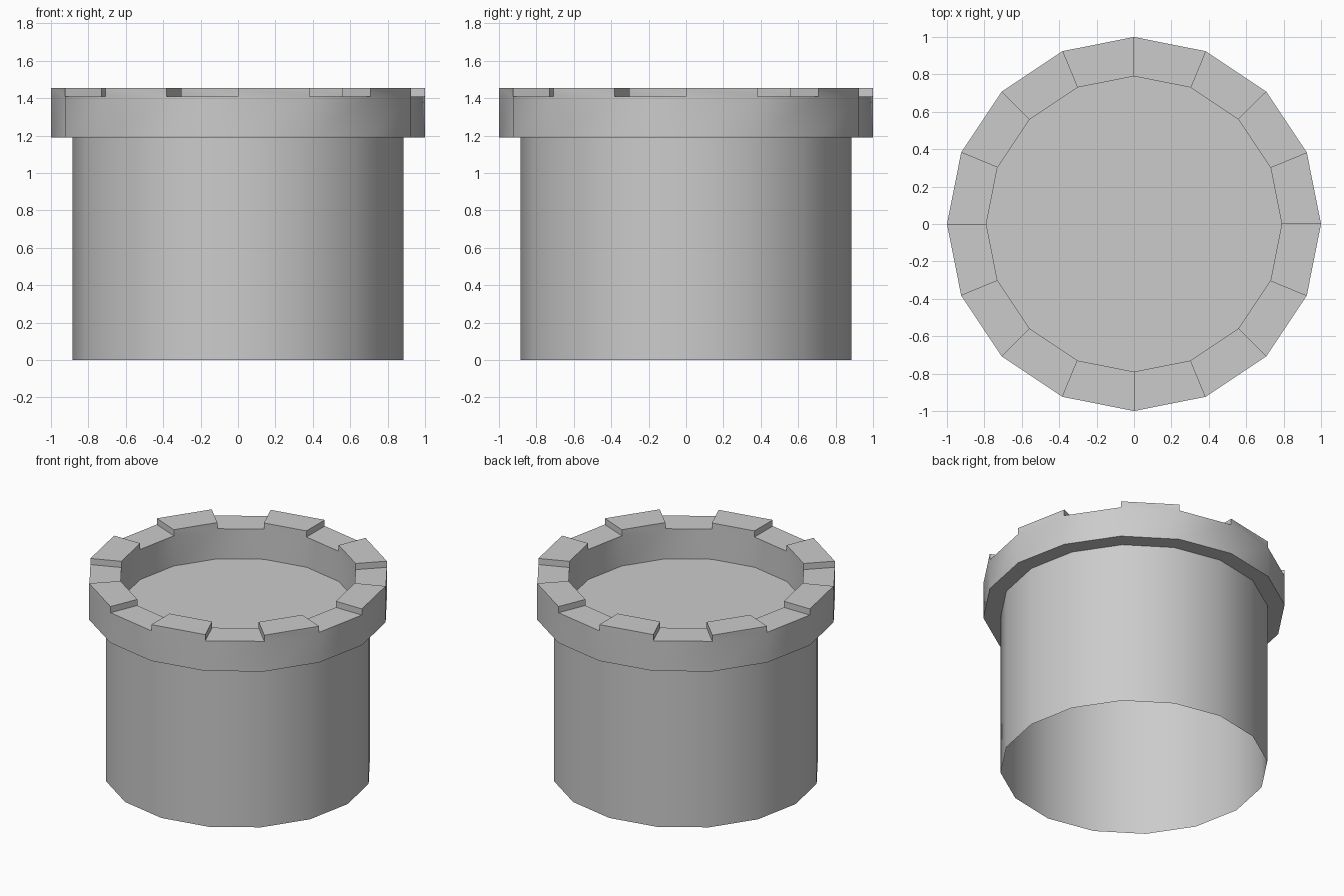
import bpy, bmesh
from math import cos, sin, tau

if "Cube" in bpy.data.objects:
    bpy.data.objects.remove(bpy.data.objects["Cube"])

SIDES = 16
FLOOR_Z, NOTCH_Z, TOP_Z = 1.19, 1.41, 1.455
BARREL_R, INNER_R, OUTER_R = 0.885, 0.79, 1.0


def loop(bm, r, z):
    return [bm.verts.new((r * cos(tau * i / SIDES), r * sin(tau * i / SIDES), z))
            for i in range(SIDES)]


def bridge(bm, a, b):
    return [bm.faces.new((a[i], a[(i + 1) % SIDES], b[(i + 1) % SIDES], b[i]))
            for i in range(SIDES)]


def finish(bm, name):
    mesh = bpy.data.meshes.new(name)
    bm.to_mesh(mesh)
    bm.free()
    obj = bpy.data.objects.new(name, mesh)
    bpy.context.collection.objects.link(obj)
    bpy.ops.object.select_all(action='DESELECT')
    obj.select_set(True)
    bpy.context.view_layer.objects.active = obj
    bpy.ops.object.shade_smooth_by_angle()


# Barrel: thin tube, open underneath
bm = bmesh.new()
bridge(bm, loop(bm, BARREL_R, 0), loop(bm, BARREL_R, FLOOR_Z))
finish(bm, "barrel")

# Recessed floor inside the collar
bm = bmesh.new()
bm.faces.new(loop(bm, INNER_R, FLOOR_Z))
finish(bm, "recessed_floor")

# Collar: square-section ring, every other top segment raised
bm = bmesh.new()
section = [loop(bm, r, z) for r, z in ((INNER_R, FLOOR_Z), (OUTER_R, FLOOR_Z),
                                       (OUTER_R, NOTCH_Z), (INNER_R, NOTCH_Z))]
walls = [bridge(bm, section[k], section[(k + 1) % 4]) for k in range(4)]
raised = bmesh.ops.extrude_discrete_faces(bm, faces=walls[2][::2])["faces"]
bmesh.ops.translate(bm, verts=list({v for f in raised for v in f.verts}),
                    vec=(0, 0, TOP_Z - NOTCH_Z))
bmesh.ops.recalc_face_normals(bm, faces=bm.faces)
finish(bm, "notched_collar")
